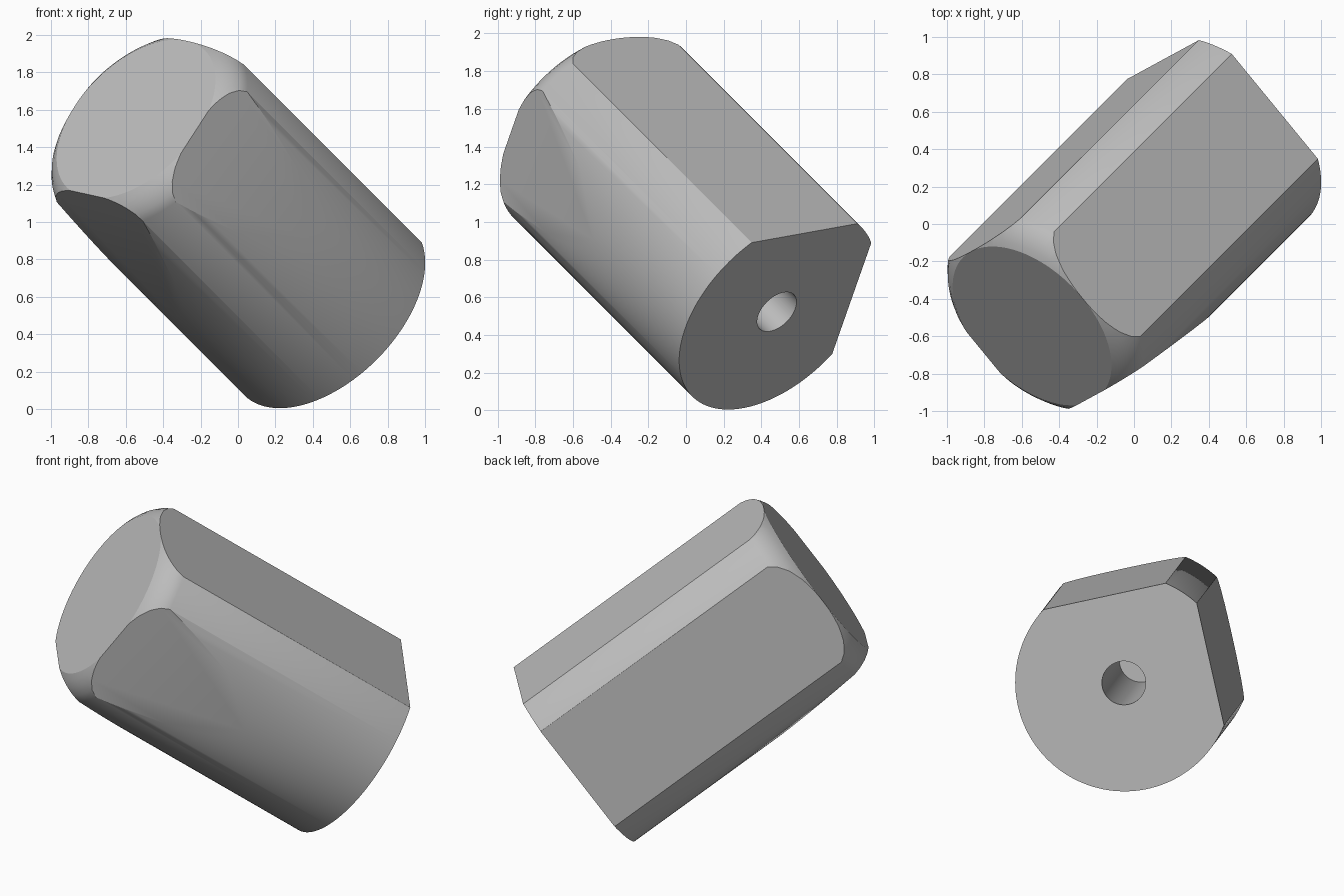
import bpy, bmesh, math
from mathutils import Matrix, Vector

cube = bpy.data.objects.get("Cube")
if cube:
    bpy.data.objects.remove(cube, do_unlink=True)

grey = bpy.data.materials.new("plain_grey")
grey.use_nodes = True
colour = (0.5, 0.5, 0.5, 1)
grey.diffuse_color = colour
grey.node_tree.nodes["Principled BSDF"].inputs["Base Color"].default_value = colour

RADIUS = 0.635
BORE = 0.128
OPEN_END = 0.835
ROUND_END = -0.944
ROUND_START = -0.81
FLAT = 0.519          # distance of the flats from the axis
TURN = 9.7            # angle of the first flat, in degrees

bm = bmesh.new()

# Body with blind bore and rounded end, turned around local z
profile = [(0, OPEN_END - 1.42), (BORE, OPEN_END - 1.42), (BORE, OPEN_END),
           (RADIUS, OPEN_END), (RADIUS, ROUND_START), (0.616, -0.855),
           (0.586, -0.895), (0.55, -0.926), (0.52, ROUND_END), (0, ROUND_END)]
verts = [bm.verts.new((r, 0, z)) for r, z in profile]
edges = [bm.edges.new(pair) for pair in zip(verts, verts[1:])]
bmesh.ops.spin(bm, geom=verts + edges, cent=(0, 0, 0), axis=(0, 0, 1),
               angle=math.tau, steps=128, use_duplicate=False)
bmesh.ops.remove_doubles(bm, verts=bm.verts[:], dist=0.0001)
bmesh.ops.recalc_face_normals(bm, faces=bm.faces[:])


def cut_flat(point, normal):
    """Slice off everything outside a plane and close the cut."""
    cut = bmesh.ops.bisect_plane(
        bm, geom=bm.verts[:] + bm.edges[:] + bm.faces[:], dist=0.00001,
        plane_co=point, plane_no=normal, clear_outer=True)
    rim = [e for e in cut["geom_cut"] if isinstance(e, bmesh.types.BMEdge)]
    bmesh.ops.holes_fill(bm, edges=[e for e in rim if e.is_boundary], sides=0)


# Two full-length flats, then two tapered ones that run out at mid length
slope = (RADIUS - FLAT) / -ROUND_START
for i in range(4):
    angle = math.radians(TURN + 90 * i)
    out = Vector((math.cos(angle), math.sin(angle), 0))
    if i < 2:
        cut_flat(out * FLAT, out)
    else:
        cut_flat(out * RADIUS, (out - Vector((0, 0, slope))).normalized())

# Tilt the axis along the space diagonal
axis = Vector((1, 1, -1)).normalized()
side = Vector((-1, 1, 0)).normalized()
up = axis.cross(side)
tilt = Matrix((side, up, axis)).transposed().to_4x4()
bm.transform(Matrix.Translation((0, 0, 1.005)) @ tilt)
bmesh.ops.recalc_face_normals(bm, faces=bm.faces[:])

mesh = bpy.data.meshes.new("bored_plug")
bm.to_mesh(mesh)
bm.free()
mesh.materials.append(grey)
plug = bpy.data.objects.new("bored_plug", mesh)
bpy.context.collection.objects.link(plug)

bpy.ops.object.select_all(action="DESELECT")
plug.select_set(True)
bpy.context.view_layer.objects.active = plug
bpy.ops.object.shade_smooth_by_angle(angle=math.radians(30))
